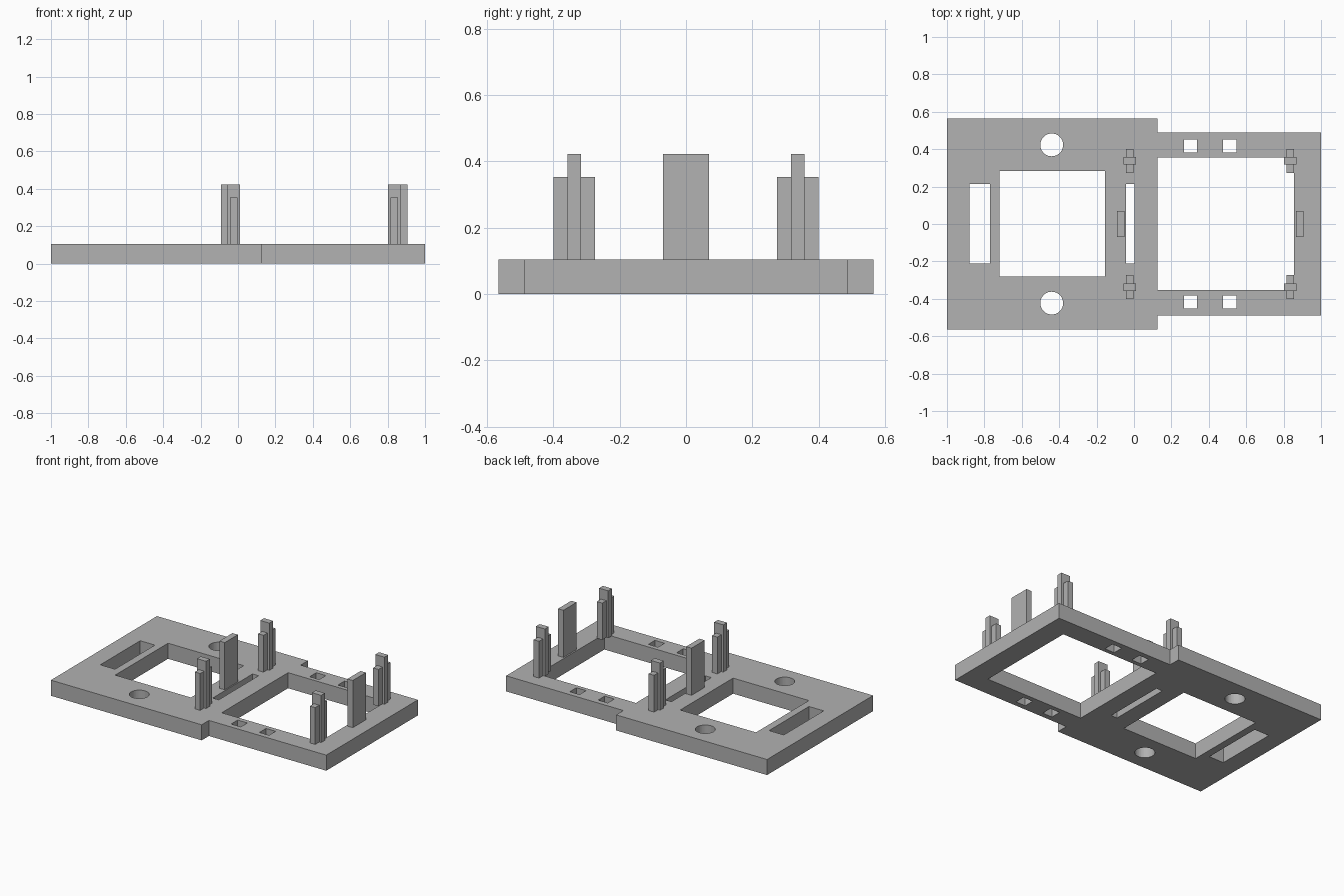
import bpy
from math import sin, cos, tau

cube = bpy.data.objects.get("Cube")
if cube:
    bpy.data.objects.remove(cube, do_unlink=True)

THICK = 0.105

grey = bpy.data.materials.new("plain grey")
grey.use_nodes = True
colour = (0.445, 0.445, 0.445, 1)
grey.diffuse_color = colour
grey.node_tree.nodes["Principled BSDF"].inputs["Base Color"].default_value = colour


def rect(x0, x1, y0, y1):
    return [(x0, y0), (x1, y0), (x1, y1), (x0, y1)]


def circle(cx, cy, r, n=40):
    return [(cx + r * cos(tau * i / n), cy + r * sin(tau * i / n)) for i in range(n)]


def extruded(name, loops, z0, z1):
    """Fill closed loops (inner loops become holes) and extrude from z0 to z1."""
    curve = bpy.data.curves.new(name, "CURVE")
    curve.dimensions = "2D"
    curve.fill_mode = "BOTH"
    curve.extrude = (z1 - z0) / 2
    for loop in loops:
        spline = curve.splines.new("POLY")
        spline.points.add(len(loop) - 1)
        for point, (x, y) in zip(spline.points, loop):
            point.co = (x, y, 0, 1)
        spline.use_cyclic_u = True
    curve.materials.append(grey)
    obj = bpy.data.objects.new(name, curve)
    obj.location.z = (z0 + z1) / 2
    bpy.context.collection.objects.link(obj)
    bpy.ops.object.select_all(action="DESELECT")
    obj.select_set(True)
    bpy.context.view_layer.objects.active = obj
    bpy.ops.object.convert(target="MESH")
    bpy.ops.object.shade_flat()


# Base plate: stepped outline with windows, slots and holes
half = [(-1, -0.565), (0.125, -0.565), (0.125, -0.488), (1, -0.488)]
outline = half + [(x, -y) for x, y in reversed(half)]
holes = [
    rect(-0.88, -0.77, -0.21, 0.215),     # end slot
    rect(-0.72, -0.155, -0.28, 0.283),    # small window
    rect(-0.042, 0.003, -0.21, 0.215),    # middle slot
    rect(0.125, 0.855, -0.352, 0.355),    # large window
]
for side in (-1, 1):
    holes.append(circle(-0.44, side * 0.423, 0.061))
    for x in (0.302, 0.513):
        y = side * 0.418
        holes.append(rect(x - 0.036, x + 0.036, y - 0.035, y + 0.035))
extruded("base_plate", [outline] + holes, 0, THICK)

# Flat upright tabs
for name, x in (("middle_tab", -0.07), ("end_tab", 0.885)):
    extruded(name, [rect(x - 0.02, x + 0.02, -0.07, 0.07)], THICK, 0.423)

# Cross-shaped posts: low rib along y, taller rib along x
for place, x in (("middle", -0.022), ("end", 0.836)):
    for side, sign in (("left", 1), ("right", -1)):
        y = sign * 0.337
        extruded(f"{place}_{side}_low_rib",
                 [rect(x - 0.02, x + 0.02, y - 0.063, y + 0.063)], THICK, 0.353)
        extruded(f"{place}_{side}_tall_rib",
                 [rect(x - 0.034, x + 0.034, y - 0.02, y + 0.02)], THICK, 0.423)
